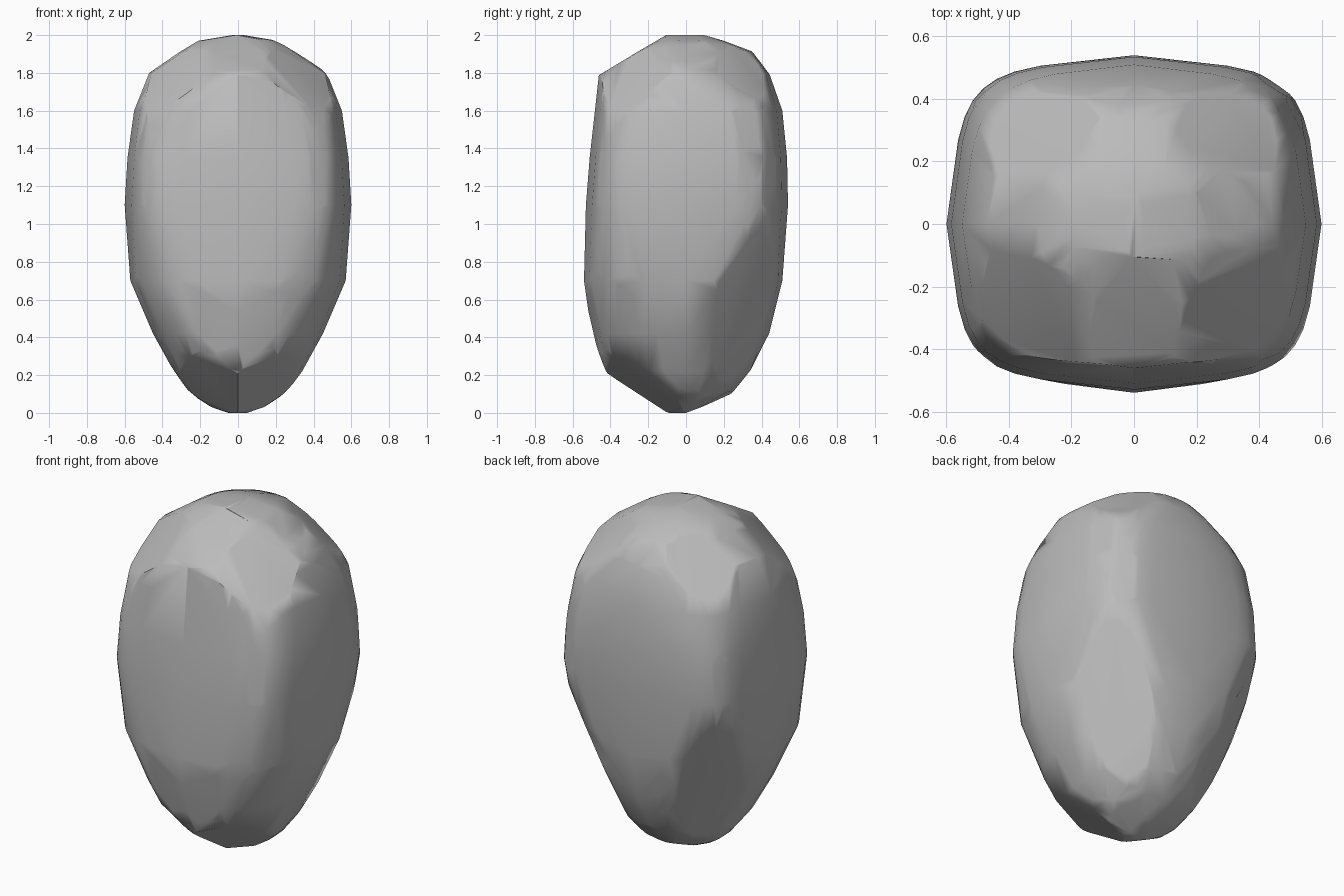
import bpy, bmesh, math, random
from mathutils import Vector

if "Cube" in bpy.data.objects:
    bpy.data.objects.remove(bpy.data.objects["Cube"])
random.seed(4)

# Rings of the boulder: height, half width, front y, back y, squareness
RINGS = [
    (0.00, 0.05, -0.10, 0.00, 2.5),
    (0.03, 0.14, -0.15, 0.08, 2.5),
    (0.10, 0.25, -0.26, 0.24, 2.5),
    (0.22, 0.34, -0.43, 0.34, 2.7),
    (0.42, 0.45, -0.50, 0.44, 3.0),
    (0.70, 0.57, -0.54, 0.51, 3.9),
    (1.10, 0.60, -0.53, 0.54, 5.5),
    (1.35, 0.585, -0.51, 0.535, 5.5),
    (1.60, 0.55, -0.48, 0.51, 4.8),
    (1.80, 0.47, -0.46, 0.44, 3.8),
    (1.91, 0.31, -0.28, 0.36, 3.2),
    (1.97, 0.21, -0.16, 0.20, 2.8),
    (2.00, 0.03, -0.11, 0.10, 2.5),
]
SIDES = 32
BOW = 0.1    # how far each side bows outward between the corners

# Facets in mirrored pairs: a point on the plane, then its outward normal
PAIRED_FACETS = [
    ((0.18, -0.12, 2.0), (0.55, -0.50, 0.67)),     # front shoulders
    ((0.0, -0.42, 0.21), (0.42, -0.52, -0.80)),    # chips under the front
    ((0.0, -0.45, 0.25), (0.17, -0.95, -0.22)),    # lower front, meeting in a ridge
    ((0.44, 0.12, 0.42), (0.70, 0.61, -0.375)),    # lower back corners
]

# Corner facets in mirrored pairs: outward normal, depth below the surface
CORNER_FACETS = [
    ((0.62, -0.62, 0.30), 0.012),    # upper front corners
    ((0.40, 0.45, -0.80), 0.012),    # underside at the back
    ((0.50, 0.50, 0.70), 0.045),     # back shoulders
    ((0.25, -0.85, 0.45), 0.008),    # soft brow
]


def signed_power(v, p):
    return math.copysign(abs(v) ** p, v)


def chop(bm, point, normal):
    """Cut a flat facet and close the hole."""
    geom = bm.verts[:] + bm.edges[:] + bm.faces[:]
    cut = bmesh.ops.bisect_plane(bm, geom=geom, plane_co=point, plane_no=normal,
                                 dist=1e-5, clear_outer=True)
    edges = [e for e in cut["geom_cut"] if isinstance(e, bmesh.types.BMEdge)]
    if edges:
        bmesh.ops.holes_fill(bm, edges=edges, sides=0)


def chip(bm, direction, depth):
    """Cut a facet at a given depth below the outermost point."""
    n = direction.normalized()
    reach = max(v.co.dot(n) for v in bm.verts)
    chop(bm, n * (reach - depth), n)


# Rounded body as a convex hull of the rings
bm = bmesh.new()
for z, half, front, back, power in RINGS:
    for i in range(SIDES):
        a = math.tau * i / SIDES
        c = signed_power(math.cos(a), 2 / power)
        s = signed_power(math.sin(a), 2 / power)
        depth = back if s > 0 else -front
        bm.verts.new((half * c * (1 - BOW * abs(s)), depth * s * (1 - BOW * abs(c)), z))
hull = bmesh.ops.convex_hull(bm, input=bm.verts[:])
inner = {v for v in hull["geom_interior"] + hull["geom_unused"]
         if isinstance(v, bmesh.types.BMVert)}
bmesh.ops.delete(bm, geom=list(inner), context="VERTS")

# Broad facets
chop(bm, Vector((0, -0.11, 2.0)), Vector((0, -0.52, 0.86)))
for side in (-1, 1):
    mirror = Vector((side, 1, 1))
    for point, normal in PAIRED_FACETS:
        chop(bm, Vector(point) * mirror, Vector(normal) * mirror)
    for normal, depth in CORNER_FACETS:
        chip(bm, Vector(normal) * mirror, depth)

# Small irregular chips that leave the extreme points alone
for _ in range(70):
    n = Vector((random.gauss(0, 1), random.gauss(0, 1), random.gauss(0, 0.8))).normalized()
    if max(abs(n.x), abs(n.y), abs(n.z)) < 0.95:
        chip(bm, n, random.uniform(0.003, 0.009))

bmesh.ops.remove_doubles(bm, verts=bm.verts[:], dist=0.012)
bmesh.ops.recalc_face_normals(bm, faces=bm.faces[:])

mesh = bpy.data.meshes.new("boulder")
bm.to_mesh(mesh)
bm.free()
boulder = bpy.data.objects.new("boulder", mesh)
bpy.context.collection.objects.link(boulder)

# Plain stone colour
stone = bpy.data.materials.new("grey stone")
stone.use_nodes = True
colour = (0.5, 0.5, 0.5, 1)
stone.diffuse_color = colour
stone.node_tree.nodes["Principled BSDF"].inputs["Base Color"].default_value = colour
mesh.materials.append(stone)

# Soft edges between facets that still read as flat
bpy.context.view_layer.objects.active = boulder
boulder.select_set(True)
bpy.ops.object.shade_smooth_by_angle(angle=math.radians(35))
weighted = boulder.modifiers.new("flat facets", "WEIGHTED_NORMAL")
weighted.keep_sharp = True
